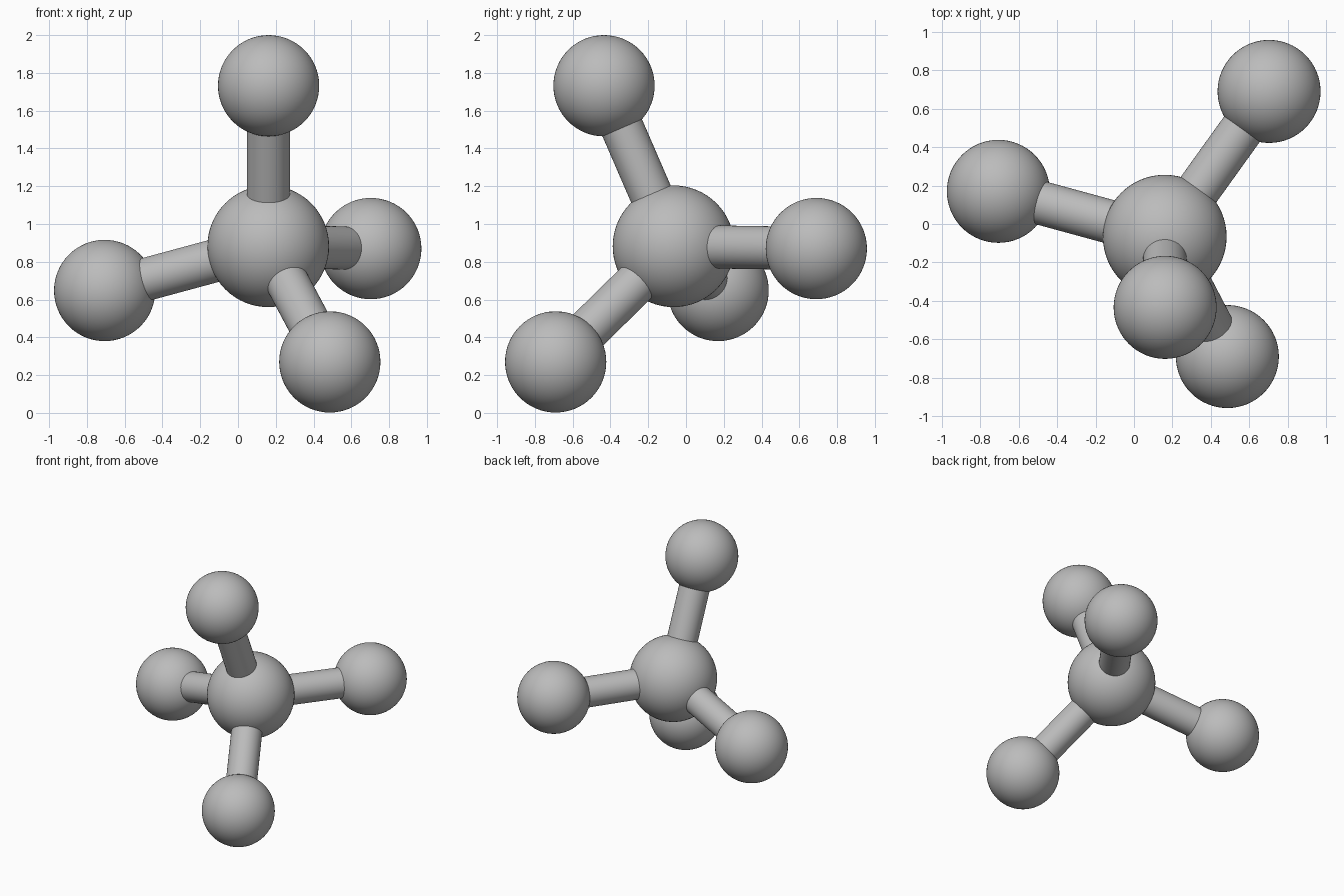
import bpy
from mathutils import Vector

cube = bpy.data.objects.get("Cube")
if cube:
    bpy.data.objects.remove(cube, do_unlink=True)

grey = bpy.data.materials.new("plain grey")
grey.use_nodes = True
grey.diffuse_color = (0.5, 0.5, 0.5, 1)
grey.node_tree.nodes["Principled BSDF"].inputs["Base Color"].default_value = (0.5, 0.5, 0.5, 1)


def finish(name):
    ob = bpy.context.object
    ob.name = name
    ob.data.materials.append(grey)
    bpy.ops.object.shade_smooth_by_angle()


def ball(name, centre, radius):
    bpy.ops.mesh.primitive_uv_sphere_add(segments=64, ring_count=32, radius=radius, location=centre)
    finish(name)


def rod(name, start, end, radius=0.114):
    # Cylinder running from one centre to the other
    span = end - start
    bpy.ops.mesh.primitive_cylinder_add(
        vertices=48, radius=radius, depth=span.length, location=(start + end) / 2,
        rotation=span.to_track_quat("Z", "Y").to_euler())
    finish(name)


# Central ball
hub = Vector((0.16, -0.066, 0.882))
ball("centre_ball", hub, 0.322)

# Four outer balls, each joined to the centre by a rod
outer = {
    "top": (0.162, -0.434, 1.732),
    "right": (-0.706, 0.17, 0.648),
    "front": (0.486, -0.69, 0.27),
    "back": (0.703, 0.69, 0.87),
}
for side, place in outer.items():
    ball(side + "_ball", place, 0.268)
    rod(side + "_rod", hub, Vector(place))
